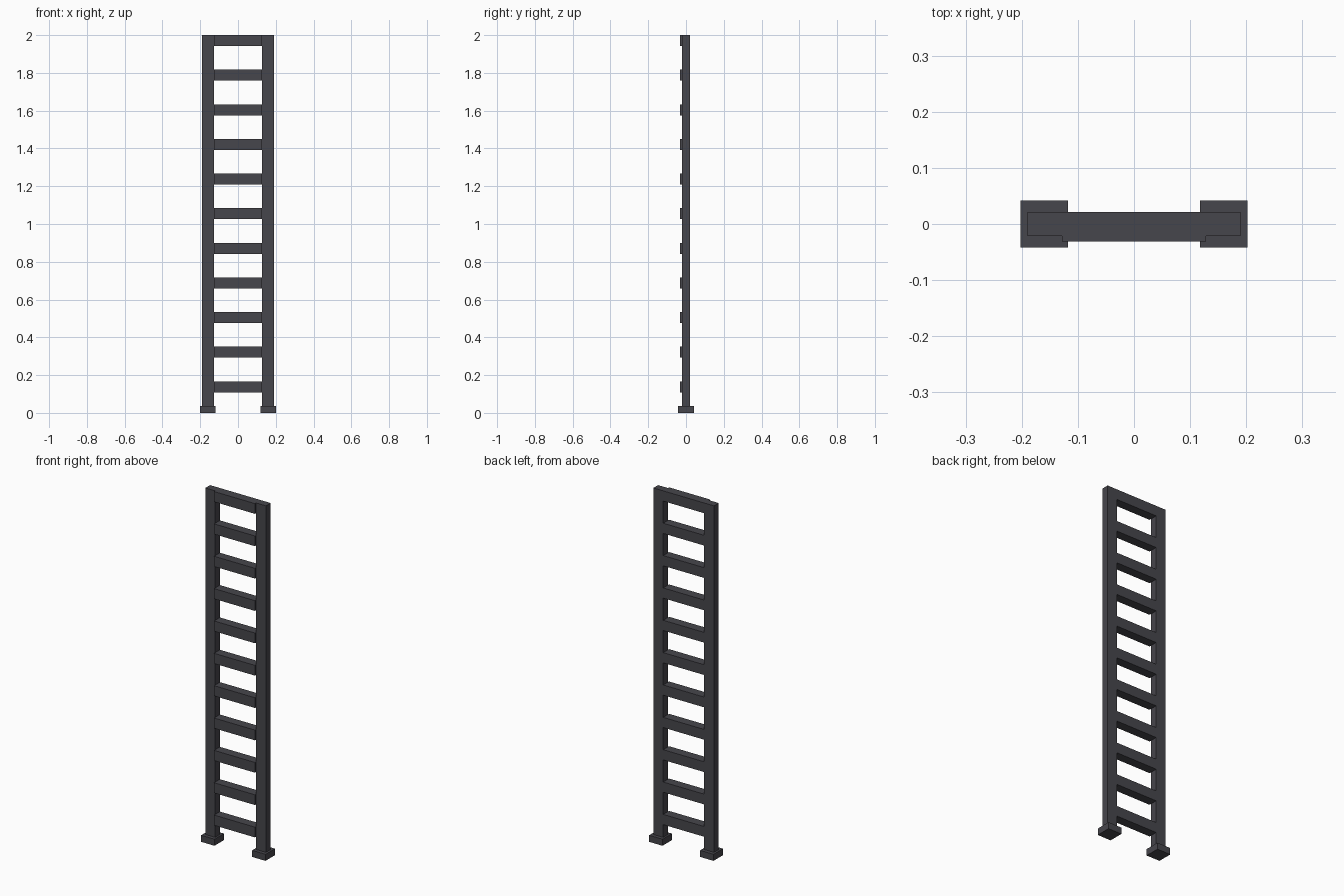
import bpy

if "Cube" in bpy.data.objects:
    bpy.data.objects.remove(bpy.data.objects["Cube"])

# One dark grey finish for the whole ladder
dark = bpy.data.materials.new("dark grey")
dark.diffuse_color = (0.062, 0.061, 0.072, 1)
dark.use_nodes = True
dark.node_tree.nodes["Principled BSDF"].inputs["Base Color"].default_value = dark.diffuse_color


def box(name, x, y, z):
    """Box from (min, max) ranges on each axis."""
    verts = [(a, b, c) for a in x for b in y for c in z]
    faces = [(0, 1, 3, 2), (4, 6, 7, 5), (0, 4, 5, 1),
             (2, 3, 7, 6), (0, 2, 6, 4), (1, 5, 7, 3)]
    mesh = bpy.data.meshes.new(name)
    mesh.from_pydata(verts, [], faces)
    mesh.materials.append(dark)
    obj = bpy.data.objects.new(name, mesh)
    bpy.context.collection.objects.link(obj)
    return obj


HEIGHT = 2.0
FOOT_H = 0.037
RAIL_IN, RAIL_OUT, RAIL_Y = 0.128, 0.19, 0.021
RUNGS, RUNG_H, RUNG_STEP = 11, 0.058, 0.1833

# Side rails and their square feet
for side, s in (("left", -1), ("right", 1)):
    box(side + "_rail", sorted((s * RAIL_IN, s * RAIL_OUT)),
        (-RAIL_Y, RAIL_Y), (FOOT_H, HEIGHT))
    box(side + "_foot", sorted((s * 0.118, s * 0.202)),
        (-0.042, 0.042), (0, FOOT_H))

# Rungs: flush with the rails at the back, proud of them at the front
for i in range(RUNGS):
    top = HEIGHT - i * RUNG_STEP
    box(f"rung_{RUNGS - i}", (-RAIL_IN, RAIL_IN),
        (-0.031, RAIL_Y), (top - RUNG_H, top))
